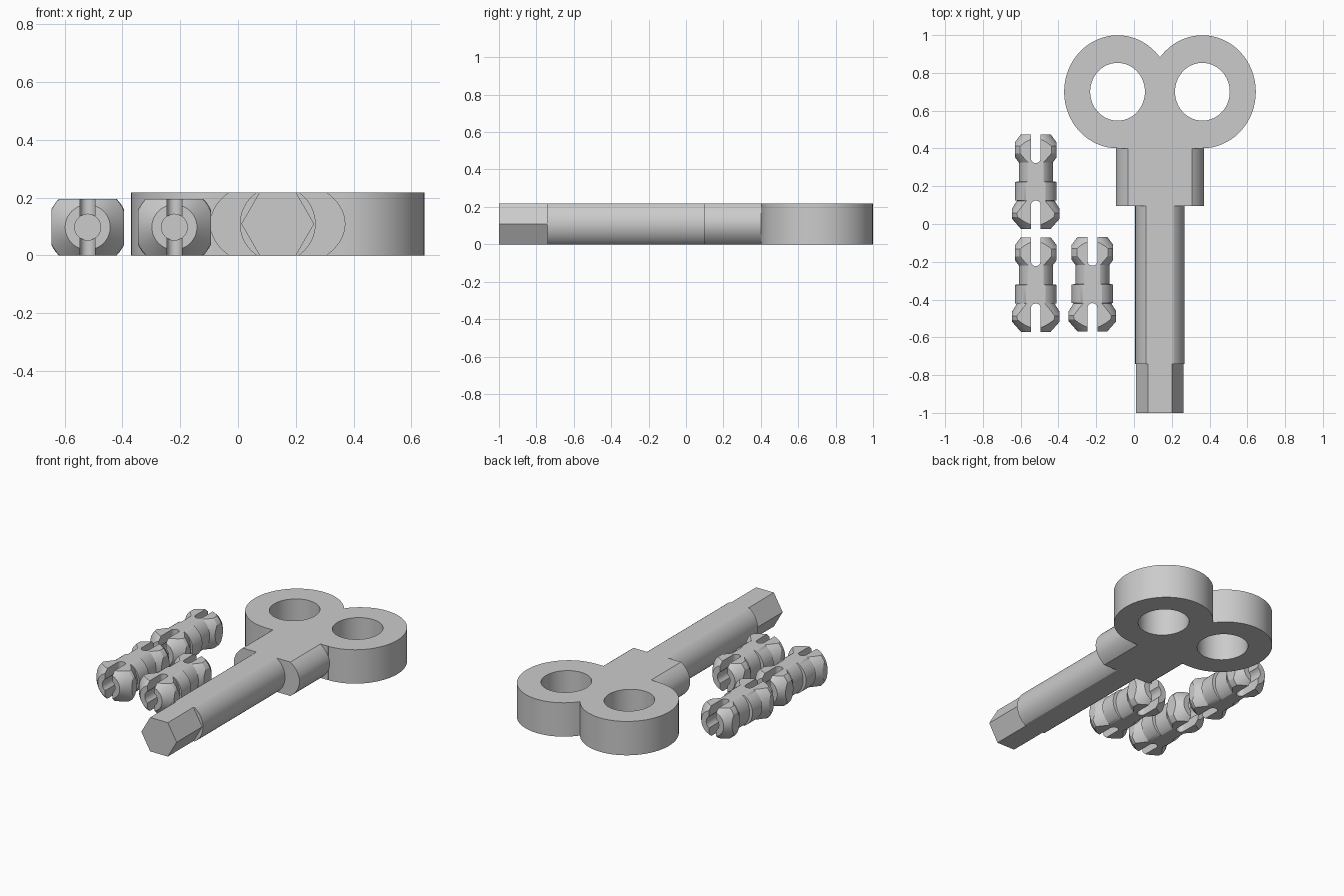
import bpy, bmesh, math
from mathutils import Matrix

if "Cube" in bpy.data.objects:
    bpy.data.objects.remove(bpy.data.objects["Cube"])

grey = bpy.data.materials.new("plain grey")
grey.use_nodes = True
grey.diffuse_color = (0.6, 0.6, 0.6, 1)
grey.node_tree.nodes["Principled BSDF"].inputs["Base Color"].default_value = (0.6, 0.6, 0.6, 1)

KEY_X, KEY_H = 0.1375, 0.218
MID = KEY_H / 2


def make(name, bm):
    bmesh.ops.recalc_face_normals(bm, faces=bm.faces)
    mesh = bpy.data.meshes.new(name)
    bm.to_mesh(mesh)
    bm.free()
    mesh.materials.append(grey)
    ob = bpy.data.objects.new(name, mesh)
    bpy.context.collection.objects.link(ob)
    return ob


def box(name, x0, x1, y0, y1, z0, z1):
    bm = bmesh.new()
    size = Matrix.Diagonal((x1 - x0, y1 - y0, z1 - z0, 1))
    place = Matrix.Translation(((x0 + x1) / 2, (y0 + y1) / 2, (z0 + z1) / 2))
    bmesh.ops.create_cube(bm, size=1, matrix=place @ size)
    return make(name, bm)


def disc(name, x, y, rx, ry, z0=-0.2, z1=0.5, sides=64):
    """Upright elliptical cylinder."""
    bm = bmesh.new()
    place = Matrix.Translation((x, y, (z0 + z1) / 2)) @ Matrix.Diagonal((rx, ry, 1, 1))
    bmesh.ops.create_cone(bm, cap_ends=True, segments=sides, radius1=1, radius2=1,
                          depth=z1 - z0, matrix=place)
    return make(name, bm)


def lathe(name, x, z, rings, sides=48):
    """Rings of (y, x radius, z radius) joined along y."""
    bm = bmesh.new()
    loops = []
    for y, rx, rz in rings:
        angles = [math.tau * i / sides for i in range(sides)]
        loops.append([bm.verts.new((x + rx * math.cos(a), y, z + rz * math.sin(a))) for a in angles])
    for a, b in zip(loops, loops[1:]):
        for i in range(sides):
            j = (i + 1) % sides
            bm.faces.new((a[i], a[j], b[j], b[i]))
    bm.faces.new(loops[0])
    bm.faces.new(loops[-1])
    return make(name, bm)


def combine(ob, tool, operation):
    mod = ob.modifiers.new("combine", "BOOLEAN")
    mod.operation, mod.solver, mod.object = operation, "EXACT", tool
    bpy.context.view_layer.objects.active = ob
    bpy.ops.object.modifier_apply(modifier=mod.name)
    bpy.data.objects.remove(tool)


def smooth(ob):
    bpy.ops.object.select_all(action="DESELECT")
    ob.select_set(True)
    bpy.context.view_layer.objects.active = ob
    bpy.ops.object.shade_smooth_by_angle(angle=math.radians(25))


def flatten(ob, height):
    combine(ob, box("slab", -2, 2, -2, 2, 0, height), "INTERSECT")


# Key handle: two overlapping rings with a filled web below them
OFF, RING_Y = 0.2245, 0.7
handle = disc("key_handle", KEY_X - OFF, RING_Y, 0.283, 0.299)
combine(handle, disc("ring", KEY_X + OFF, RING_Y, 0.283, 0.299), "UNION")
combine(handle, box("web", KEY_X - OFF, KEY_X + OFF, 0.4, 0.535, -0.1, 0.4), "UNION")
for side in (-1, 1):
    combine(handle, disc("hole", KEY_X + side * OFF, RING_Y, 0.145, 0.153, -0.3, 0.6), "DIFFERENCE")
flatten(handle, KEY_H)
smooth(handle)

# Key collar and shaft: round bars flattened above and below
for name, y0, y1, rx, rz in (("key_collar", 0.095, 0.402, 0.234, 0.158),
                             ("key_shaft", -0.74, 0.1, 0.131, 0.131)):
    bar = lathe(name, KEY_X, MID, [(y0, rx, rz), (y1, rx, rz)], 64)
    flatten(bar, KEY_H)
    smooth(bar)

# Hexagonal key tip
hex_r = MID / math.sin(math.pi / 3)
lathe("key_tip", KEY_X, MID, [(-1, hex_r, hex_r), (-0.73, hex_r, hex_r)], 6)


# Connector pins: barbed ends, slotted and bored, flat above and below
def pin(name, x, y):
    height = 0.195
    z = height / 2
    profile = [(-0.25, 0.078, 0.078), (-0.185, 0.135, 0.14), (-0.165, 0.14, 0.14),
               (-0.1, 0.1, 0.112), (-0.098, 0.11, 0.11), (0, 0.11, 0.11),
               (0.002, 0.09, 0.11), (0.103, 0.09, 0.11), (0.15, 0.125, 0.13),
               (0.19, 0.125, 0.13), (0.25, 0.08, 0.08)]
    ob = lathe(name, x, z, [(y + t, rx, rz) for t, rx, rz in profile])
    flatten(ob, height)
    for side, clip in ((-1, 0.126), (1, 0.11)):
        for s in (-1, 1):
            y0, y1 = sorted((y + side * 0.05, y + side * 0.3))
            x0, x1 = sorted((x + s * clip, x + s * 0.3))
            combine(ob, box("trim", x0, x1, y0, y1, -0.1, 0.4), "DIFFERENCE")
        # Slot with a rounded floor, then the deeper bore
        y0, y1 = sorted((y + side * 0.125, y + side * 0.3))
        slot = box("slot", x - 0.026, x + 0.026, y0, y1, -0.1, 0.4)
        combine(slot, disc("slot_end", x, y + side * 0.125, 0.026, 0.026, -0.1, 0.4, 24), "UNION")
        combine(ob, slot, "DIFFERENCE")
        y0, y1 = sorted((y + side * 0.09, y + side * 0.3))
        combine(ob, lathe("bore", x, z, [(y0, 0.045, 0.045), (y1, 0.045, 0.045)], 32), "DIFFERENCE")
    smooth(ob)


pin("connector_pin_back", -0.52, 0.223)
pin("connector_pin_front_right", -0.52, -0.322)
pin("connector_pin_front_left", -0.22, -0.32)
